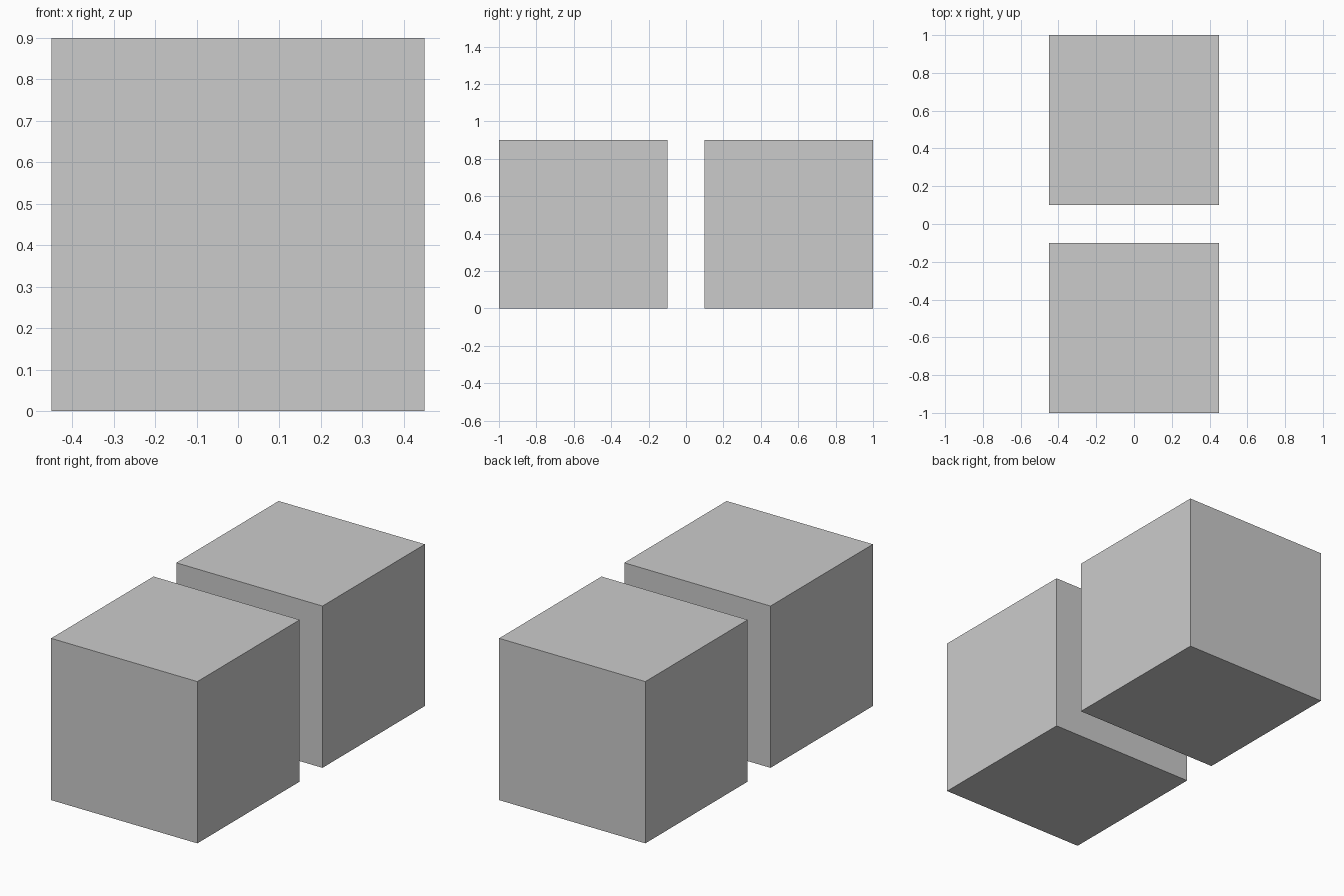
import bpy

if "Cube" in bpy.data.objects:
    bpy.data.objects.remove(bpy.data.objects["Cube"])

SIZE = 0.9     # edge length of each cube
OFFSET = 0.55  # distance of each cube centre from the middle


def add_cube(name, y):
    bpy.ops.mesh.primitive_cube_add(size=SIZE, location=(0, y, SIZE / 2))
    bpy.context.object.name = name


# Two equal cubes with a narrow gap between them
add_cube("front_cube", -OFFSET)
add_cube("back_cube", OFFSET)
